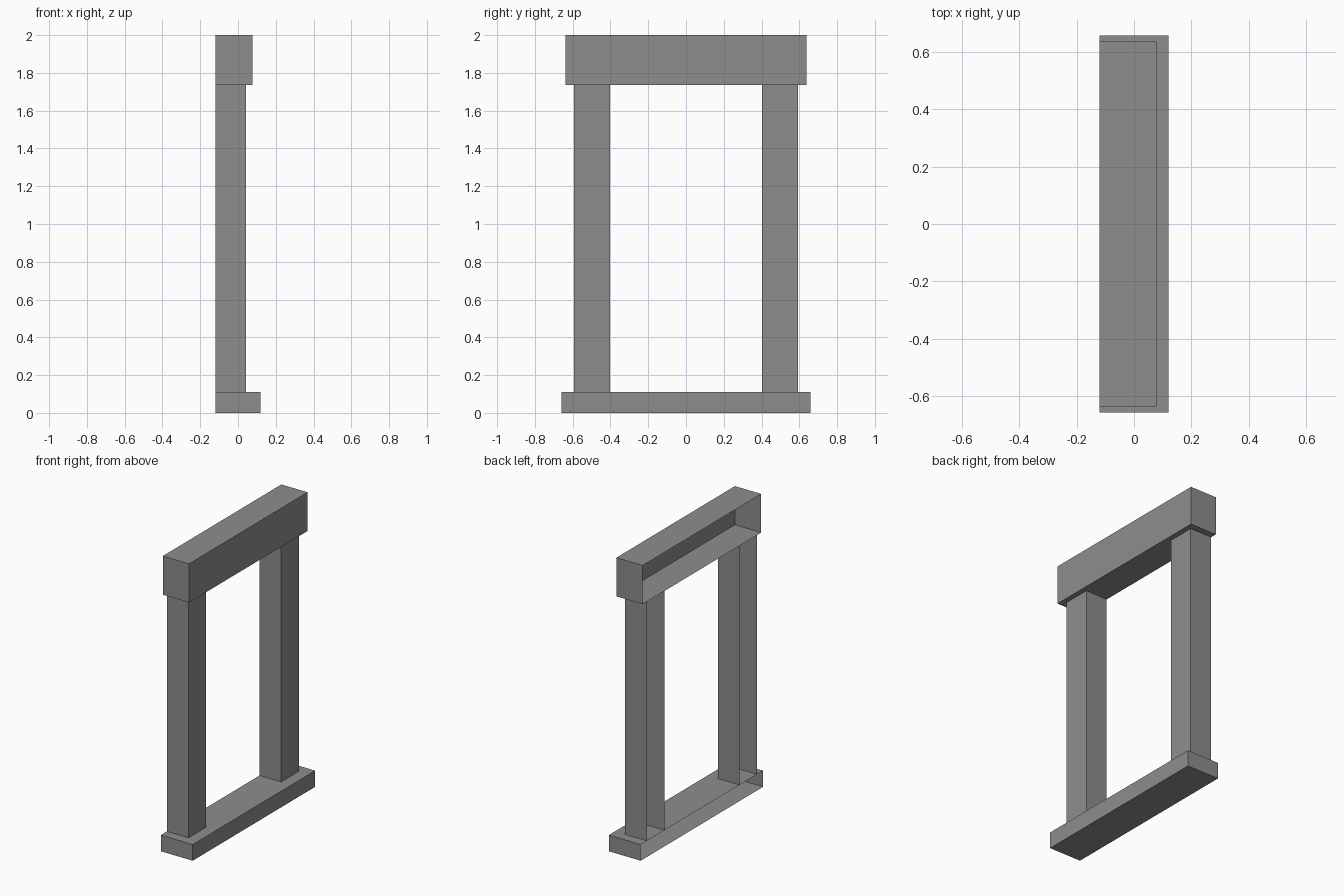
import bpy, bmesh
from mathutils import Vector

cube = bpy.data.objects.get("Cube")
if cube:
    bpy.data.objects.remove(cube, do_unlink=True)

GREY = (0.27, 0.27, 0.27, 1.0)
mat = bpy.data.materials.new("plain grey")
mat.use_nodes = True
mat.diffuse_color = GREY
mat.node_tree.nodes["Principled BSDF"].inputs["Base Color"].default_value = GREY

BACK = -0.12  # wall plane shared by all parts


def open_box(name, front, y, z, open_ends=False):
    """Box from the wall plane to x = front, without its wall-side face."""
    lo, hi = Vector((BACK, y[0], z[0])), Vector((front, y[1], z[1]))
    bm = bmesh.new()
    bmesh.ops.create_cube(bm, size=1)
    for v in bm.verts:
        v.co = (lo + hi) / 2 + v.co * (hi - lo)
    bm.normal_update()
    hidden = [f for f in bm.faces
              if f.normal.x < -0.5 or (open_ends and abs(f.normal.z) > 0.5)]
    bmesh.ops.delete(bm, geom=hidden, context='FACES')
    mesh = bpy.data.meshes.new(name)
    bm.to_mesh(mesh)
    bm.free()
    mesh.materials.append(mat)
    obj = bpy.data.objects.new(name, mesh)
    bpy.context.collection.objects.link(obj)


# Sill and lintel
open_box("sill", 0.12, (-0.658, 0.658), (0, 0.11))
open_box("lintel", 0.078, (-0.637, 0.637), (1.737, 2))

# Jambs between them, open where they meet the sill and lintel
open_box("front_jamb", 0.043, (-0.592, -0.403), (0.11, 1.737), True)
open_box("back_jamb", 0.043, (0.403, 0.592), (0.11, 1.737), True)
